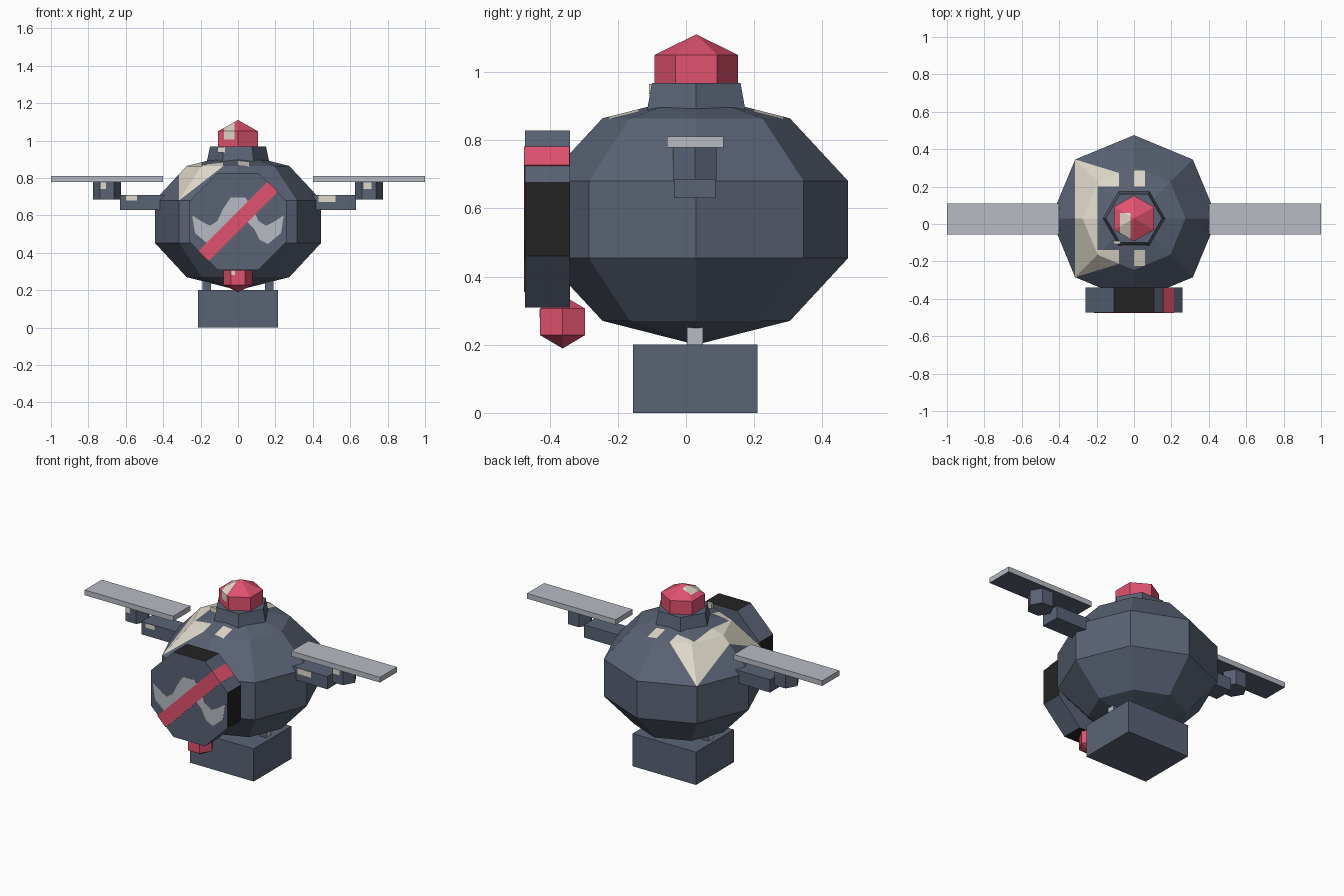
import bpy, bmesh, math
from mathutils import Matrix, Vector

if "Cube" in bpy.data.objects:
    bpy.data.objects.remove(bpy.data.objects["Cube"])

CY = 0.03  # depth of the body axis


def srgb(r, g, b):
    f = lambda c: c / 12.92 if c <= 0.04045 else ((c + 0.055) / 1.055) ** 2.4
    return (f(r / 255), f(g / 255), f(b / 255), 1)


MATS = []
for name, col in [("slate", (90, 99, 117)), ("red", (225, 82, 111)), ("light_grey", (183, 187, 195)),
                  ("cream", (224, 219, 202)), ("black", (36, 36, 36))]:
    m = bpy.data.materials.new(name)
    m.diffuse_color = srgb(*col)
    m.use_nodes = True
    m.node_tree.nodes["Principled BSDF"].inputs["Base Color"].default_value = m.diffuse_color
    MATS.append(m)
SLATE, RED, LIGHT, CREAM, BLACK = range(5)


def finish(name, bm, color, rule=None):
    """Turn a bmesh into an object; rule(centre, normal) gives a colour or None."""
    bmesh.ops.recalc_face_normals(bm, faces=bm.faces)
    for f in bm.faces:
        c = rule(f.calc_center_median(), f.normal) if rule else None
        f.material_index = color if c is None else c
    me = bpy.data.meshes.new(name)
    bm.to_mesh(me)
    bm.free()
    for m in MATS:
        me.materials.append(m)
    ob = bpy.data.objects.new(name, me)
    bpy.context.collection.objects.link(ob)
    return ob


def lathe(profile, n, start=0.0, loc=(0, 0, 0), matrix=None):
    """Faceted solid of n sides from (radius, height) points."""
    bm = bmesh.new()
    rings = []
    for r, z in profile:
        if r == 0:
            rings.append([bm.verts.new((0, 0, z))] * n)
        else:
            rings.append([bm.verts.new((r * math.cos(start + 2 * math.pi * i / n),
                                        r * math.sin(start + 2 * math.pi * i / n), z)) for i in range(n)])
    for a, b in zip(rings, rings[1:]):
        for i in range(n):
            j = (i + 1) % n
            vs = list(dict.fromkeys([a[i], a[j], b[j], b[i]]))
            bm.faces.new(vs)
    for ring, (r, z) in ((rings[0], profile[0]), (rings[-1], profile[-1])):
        if r:
            bm.faces.new(ring)
    bm.transform(Matrix.Translation(loc) @ (matrix or Matrix()))
    return bm


def ball(rx, rz, rows):
    """Profile of a coarse ball with pointed poles."""
    return [(0 if i in (0, rows) else rx * math.sin(math.pi * i / rows),
             -rz * math.cos(math.pi * i / rows)) for i in range(rows + 1)]


def cut(bm, co, no):
    bmesh.ops.bisect_plane(bm, geom=bm.verts[:] + bm.edges[:] + bm.faces[:], plane_co=co, plane_no=no)


def box(name, x, y, z, color, rule=None):
    bm = bmesh.new()
    bmesh.ops.create_cube(bm, size=1)
    bm.transform(Matrix.Translation([(a + b) / 2 for a, b in (x, y, z)])
                 @ Matrix.Diagonal([b - a for a, b in (x, y, z)] + [1]))
    return finish(name, bm, color, rule)


# Body: eight-sided ball with worn cream paint on its upper left
bm = lathe(ball(0.468, 0.367, 5), 8, 0, (0, CY, 0.567))
slope = 0.075 / 0.245
for x in (-0.315, -0.195, -0.08, 0.0, 0.06):
    cut(bm, (x, 0, 0), (1, 0, 0))
for s in (-1, 1):
    for d in (0.17, 0.255):
        cut(bm, (0, CY + s * d, 0), (0, 1, 0))
    cut(bm, (-0.315, CY + s * 0.315, 0), (slope, s, 0))


def body_paint(c, n):
    d = abs(c.y - CY)
    if c.z < 0.682:
        return None
    if -0.315 < c.x < -0.08 and d < 0.315 - slope * (c.x + 0.315) and (c.x < -0.195 or d > 0.17):
        return CREAM
    if 0 < c.x < 0.06 and 0.17 < d < 0.255:
        return CREAM


finish("body", bm, SLATE, body_paint)

# Neck and lamp on top
finish("neck", lathe([(0.167, 0.885), (0.15, 0.968)], 6, 0, (0, CY, 0)), SLATE)
box("neck_chip", (-0.11, -0.07), (-0.108, -0.09), (0.935, 0.965), CREAM)

bm = lathe(ball(0.1414, 0.12, 3), 6, math.pi / 2, (0, CY, 0.99))
for co, no in (((-0.075, 0, 0), (1, 0, 0)), ((-0.02, 0, 0), (1, 0, 0)),
               ((0, 0.06, 0), (0, 1, 0)), ((0, 0, 1.005), (0, 0, 1))):
    cut(bm, co, no)
finish("lamp", bm, RED,
       lambda c, n: CREAM if -0.075 < c.x < -0.02 and c.y < 0.06 and c.z > 1.005 else None)

# Front drum: octagon with black axis-aligned sides
bm = lathe([(0.281, -0.066), (0.281, 0.066)], 8, math.pi / 8, (0, -0.406, 0.568),
           Matrix.Rotation(math.pi / 2, 4, 'X'))
finish("front_drum", bm, SLATE,
       lambda c, n: BLACK if abs(n.y) < 0.5 and max(abs(n.x), abs(n.z)) > 0.9 else None)

# Diagonal red band wrapping the drum
band = box("red_band", (-0.263, 0.263), (-0.475, -0.341), (-0.039, 0.039), RED)
band.data.transform(Matrix.Translation((0, 0, 0.568)) @ Matrix.Rotation(-math.pi / 4, 4, 'Y'))

# Light wavy marking on the drum face
half = [(0.04, 0.695), (0.08, 0.635), (0.11, 0.57), (0.15, 0.545), (0.19, 0.565), (0.245, 0.60),
        (0.23, 0.505), (0.16, 0.447), (0.115, 0.47), (0.085, 0.53), (0.03, 0.585)]
bm = bmesh.new()
outline = half + [(-x, z) for x, z in reversed(half)]
face = bm.faces.new([bm.verts.new((x, -0.4735, z)) for x, z in outline])
ext = bmesh.ops.extrude_face_region(bm, geom=[face])
bmesh.ops.translate(bm, verts=[v for v in ext["geom"] if isinstance(v, bmesh.types.BMVert)], vec=(0, 0.003, 0))
bmesh.ops.triangulate(bm, faces=[f for f in bm.faces if len(f.verts) > 4])
finish("wave_marking", bm, LIGHT)

# Small bell under the drum
finish("bell", lathe(ball(0.088, 0.078, 3), 6, 0, (0, -0.362, 0.267)), RED)
box("bell_chip", (-0.037, -0.017), (-0.4295, -0.422), (0.28, 0.305), CREAM)

# Base block
box("base", (-0.215, 0.215), (-0.155, 0.21), (0, 0.2), SLATE)


def span(s, a, b):
    return (a, b) if s > 0 else (-b, -a)


# Legs, arms and wings on both sides
for s, side in ((1, "right"), (-1, "left")):
    box("leg_" + side, span(s, 0.145, 0.19), (0.003, 0.05), (0.19, 0.27), SLATE,
        lambda c, n: LIGHT if n.x * s > 0.9 else None)
    box("arm_" + side, span(s, 0.38, 0.63), (-0.035, 0.087), (0.63, 0.708), SLATE)
    finish("wing_post_" + side, lathe([(0.074, 0.685), (0.074, 0.785)], 6, 0, (s * 0.7, 0.026, 0)), SLATE)
    box("wing_" + side, span(s, 0.40, 1.0), (-0.055, 0.11), (0.778, 0.81), LIGHT,
        lambda c, n: SLATE if n.z < -0.9 else None)

# Paint chips on the arms
for x0, x1, z0, z1, y in ((-0.60, -0.54, 0.68, 0.706, -0.035), (0.43, 0.52, 0.672, 0.706, -0.035),
                          (-0.735, -0.705, 0.74, 0.776, -0.038), (0.67, 0.715, 0.74, 0.776, -0.038)):
    box("arm_chip", (x0, x1), (y - 0.002, y + 0.004), (z0, z1), CREAM)
